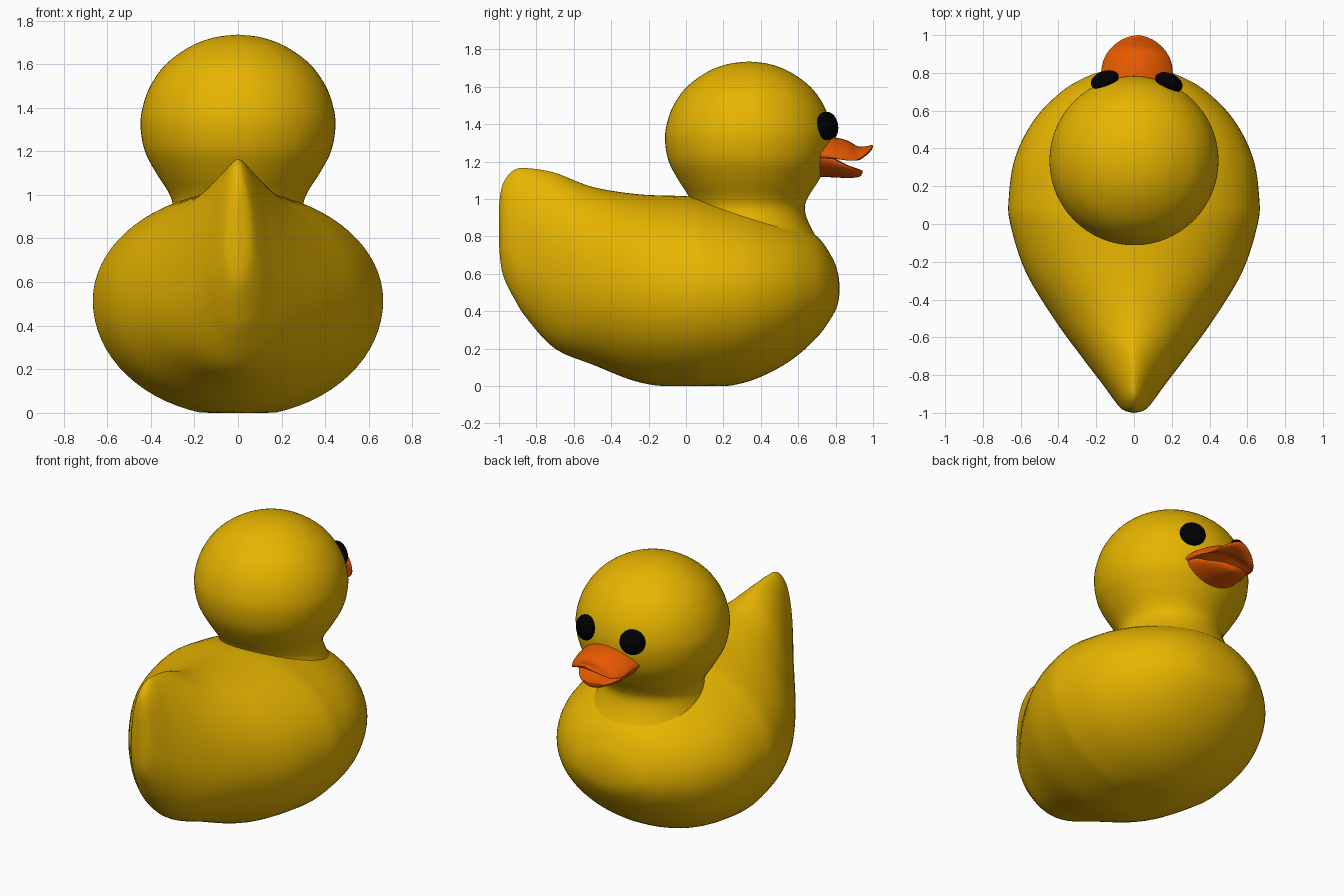
import bpy, bmesh, math
from mathutils import Matrix, Vector

if "Cube" in bpy.data.objects:
    bpy.data.objects.remove(bpy.data.objects["Cube"])

HEAD = Vector((0, 0.335, 0))          # head axis
TURN = math.radians(-2)               # the face is turned very slightly


def material(name, rgb):
    m = bpy.data.materials.new(name)
    m.diffuse_color = (*rgb, 1)
    m.use_nodes = True
    m.node_tree.nodes["Principled BSDF"].inputs["Base Color"].default_value = m.diffuse_color
    return m


yellow = material("yellow", (0.80, 0.46, 0.0))
orange = material("orange", (0.80, 0.10, 0.0))
black = material("black", (0.0, 0.0, 0.0))


def smooth_rows(rows, steps):
    """Catmull-Rom interpolation of a table of stations."""
    out, n = [], len(rows)
    for i in range(n - 1):
        p0, p1, p2, p3 = (rows[min(max(j, 0), n - 1)] for j in range(i - 1, i + 3))
        for s in range(steps):
            t = s / steps
            out.append([0.5 * (2 * b + (c - a) * t + (2 * a - 5 * b + 4 * c - d) * t * t
                               + (3 * b - a - 3 * c + d) * t ** 3)
                        for a, b, c, d in zip(p0, p1, p2, p3)])
    return out + [list(rows[-1])]


def loft(name, rings, mat, angle=60):
    """Skin closed rings of equal length and cap both ends."""
    bm = bmesh.new()
    vs = [[bm.verts.new(p) for p in r] for r in rings]
    n = len(vs[0])
    for a, b in zip(vs, vs[1:]):
        for i in range(n):
            bm.faces.new((a[i], a[(i + 1) % n], b[(i + 1) % n], b[i]))
    bm.faces.new(vs[0])
    bm.faces.new(vs[-1])
    bmesh.ops.recalc_face_normals(bm, faces=bm.faces)
    me = bpy.data.meshes.new(name)
    bm.to_mesh(me)
    bm.free()
    return finish(name, me, mat, angle)


def finish(name, me, mat, angle=60):
    ob = bpy.data.objects.new(name, me)
    bpy.context.collection.objects.link(ob)
    me.materials.append(mat)
    bpy.ops.object.select_all(action='DESELECT')
    bpy.context.view_layer.objects.active = ob
    ob.select_set(True)
    bpy.ops.object.shade_smooth_by_angle(angle=math.radians(angle))
    return ob


def angles(n):
    return [2 * math.pi * i / n for i in range(n)]


# Body: y, half width, bottom, widest height, top, sharpness of the back ridge
stations = [
    (-1.00, .005, .76, .87, .96, 1.0), (-.99, .045, .65, .81, 1.04, 1.0),
    (-.97, .075, .57, .76, 1.10, 1.05), (-.92, .115, .47, .69, 1.155, 1.2),
    (-.85, .165, .36, .65, 1.165, 1.32), (-.70, .28, .20, .57, 1.14, 1.4),
    (-.50, .425, .115, .53, 1.065, 1.2), (-.25, .575, .02, .515, 1.025, 1.03),
    (0, .655, -.012, .515, 1.015, 1), (.14, .663, -.012, .515, .995, 1),
    (.35, .63, .03, .515, .95, 1), (.55, .53, .13, .515, .885, 1),
    (.70, .385, .26, .515, .80, 1), (.78, .25, .37, .515, .69, 1),
    (.812, .14, .44, .515, .605, 1), (.822, .01, .51, .515, .525, 1)]
rings = []
for y, w, zb, zm, zt, k in smooth_rows(stations, 6):
    ring = []
    for t in angles(72):
        c, s = math.cos(t), math.sin(t)
        x = w * math.copysign(abs(c) ** (k if s > 0 else 1), c)
        z = zm + s * (zt - zm if s > 0 else zm - zb)
        ring.append((x, y, max(z, 0)))
    rings.append(ring)
loft("body", rings, yellow)

# Head and flared neck: turned profile of radius, height
profile = [(.40, .74), (.36, .80), (.318, .88), (.30, .95), (.318, 1.01), (.375, 1.1),
           (.427, 1.2), (.447, 1.31), (.438, 1.4), (.402, 1.5), (.33, 1.6),
           (.22, 1.68), (.11, 1.722), (.003, 1.735)]
loft("head", [[(r * math.cos(t), HEAD.y + r * math.sin(t), z) for t in angles(64)]
              for r, z in smooth_rows(profile, 5)], yellow)

TURNED = Matrix.Translation(HEAD) @ Matrix.Rotation(TURN, 4, 'Z') @ Matrix.Translation(-HEAD)


# Bill halves: y, half width, centre height, edge height, half thickness
def bill(name, rows):
    rings = []
    for y, w, zc, ze, th in smooth_rows(rows, 6):
        rings.append([(w * math.cos(t), y,
                       ze + (zc - ze) * math.sin(t) ** 2 + th * math.sin(t))
                      for t in angles(40)])
    loft(name, rings, orange).data.transform(TURNED)


bill("upper_bill", [(.66, .20, 1.28, 1.235, .05), (.78, .192, 1.28, 1.228, .05),
                    (.86, .18, 1.284, 1.21, .03), (.92, .148, 1.262, 1.21, .02),
                    (.965, .10, 1.265, 1.24, .018), (.99, .05, 1.275, 1.265, .014),
                    (1.0, .005, 1.282, 1.28, .003)])
bill("lower_bill", [(.66, .19, 1.175, 1.228, .055), (.76, .178, 1.172, 1.215, .055),
                    (.85, .145, 1.143, 1.18, .03), (.91, .10, 1.135, 1.16, .02),
                    (.935, .06, 1.138, 1.152, .014), (.945, .005, 1.145, 1.148, .003)])

# Eyes: flattened balls facing outward
for side, label in ((-1, "left"), (1, "right")):
    bm = bmesh.new()
    bmesh.ops.create_uvsphere(bm, u_segments=32, v_segments=18, radius=1)
    place = (TURNED @ Matrix.Translation((side * .17, .757, 1.39))
             @ Matrix.Rotation(-side * math.radians(23), 4, 'Z')
             @ Matrix.Rotation(math.radians(8), 4, 'X')
             @ Matrix.Diagonal((.077, .046, .076, 1)))
    bmesh.ops.transform(bm, matrix=place, verts=bm.verts)
    me = bpy.data.meshes.new(label + "_eye")
    bm.to_mesh(me)
    bm.free()
    finish(label + "_eye", me, black)
